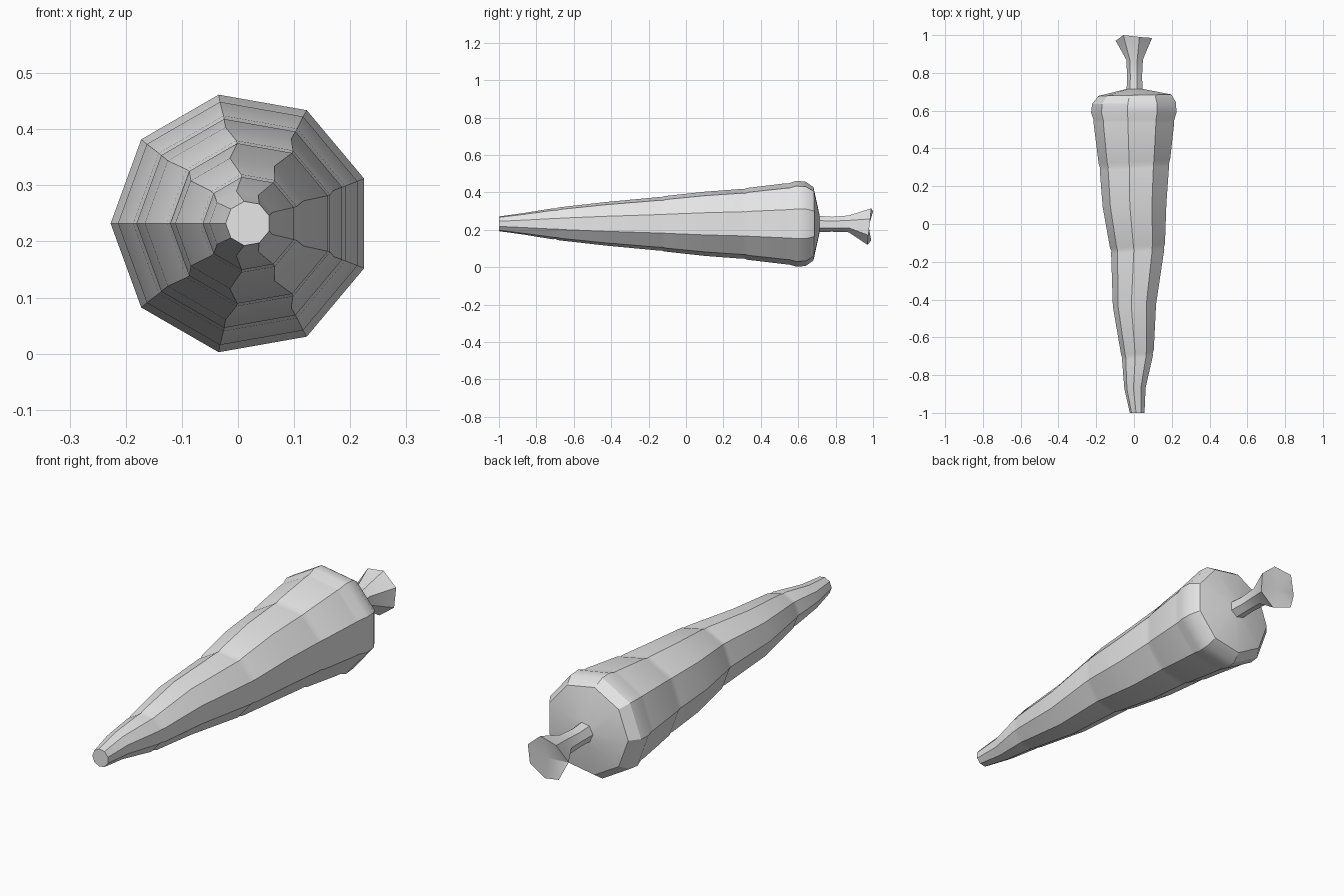
import bpy, bmesh, math

cube = bpy.data.objects.get("Cube")
if cube:
    bpy.data.objects.remove(cube, do_unlink=True)

grey = bpy.data.materials.new("plain_grey")
grey.use_nodes = True
grey.diffuse_color = (0.8, 0.8, 0.8, 1)
grey.node_tree.nodes["Principled BSDF"].inputs["Base Color"].default_value = (0.8, 0.8, 0.8, 1)


def ring(bm, sides, start, y, cx, cz, r, tilt=0.0, offsets=None):
    """One loop of vertices around the y axis, optionally slanted or uneven."""
    verts = []
    for k in range(sides):
        a = math.radians(start + k * 360 / sides)
        dx = r * math.cos(a)
        dy = tilt * dx + (offsets[k] if offsets else 0)
        verts.append(bm.verts.new((cx + dx, y + dy, cz + r * math.sin(a))))
    return verts


def bridge(bm, rings):
    """Join each loop to the next with quads."""
    for lower, upper in zip(rings, rings[1:]):
        n = len(lower)
        for i in range(n):
            j = (i + 1) % n
            bm.faces.new((lower[i], lower[j], upper[j], upper[i]))


def finish(bm, name):
    bmesh.ops.recalc_face_normals(bm, faces=bm.faces)
    mesh = bpy.data.meshes.new(name)
    bm.to_mesh(mesh)
    bm.free()
    mesh.materials.append(grey)
    obj = bpy.data.objects.new(name, mesh)
    bpy.context.collection.objects.link(obj)
    bpy.ops.object.select_all(action='DESELECT')
    obj.select_set(True)
    bpy.context.view_layer.objects.active = obj
    bpy.ops.object.shade_smooth_by_angle(angle=math.radians(30))
    return obj


MID = 0.232

# Root: a swaying nine-sided taper with slanted growth creases (y, centre x, radius, tilt)
root_profile = [
    (-1.00, 0.018, 0.040, 0),
    (-0.87, 0.007, 0.058, 0.05),
    (-0.71, 0.021, 0.084, 0.15),
    (-0.695, 0.021, 0.083, 0.15),
    (-0.68, 0.021, 0.089, 0.15),
    (-0.43, 0.006, 0.118, 0.05),
    (-0.145, 0.024, 0.145, 0.08),
    (-0.13, 0.024, 0.144, 0.08),
    (-0.115, 0.023, 0.150, 0.08),
    (0.10, 0.008, 0.174, 0.05),
    (0.295, 0.008, 0.189, 0.06),
    (0.31, 0.008, 0.188, 0.06),
    (0.33, 0.008, 0.195, 0.06),
    (0.535, 0.006, 0.220, 0),
    (0.55, 0.006, 0.220, 0),
    (0.59, 0.006, 0.233, 0),
    (0.64, 0.007, 0.229, 0.02),
    (0.682, 0.011, 0.199, 0.02),
    (0.715, 0.006, 0.044, 0),
]
bm = bmesh.new()
loops = [ring(bm, 9, 180, y, cx, MID, r, t) for y, cx, r, t in root_profile]
bridge(bm, loops)
bm.faces.new(loops[0])
bm.faces.new(loops[-1])
finish(bm, "root")

# Stem: thin stalk flaring to an uneven cut end (y, centre z, radius)
bm = bmesh.new()
stalk = [(0.70, MID, 0.045), (0.78, 0.230, 0.041), (0.87, 0.232, 0.046)]
loops = [ring(bm, 7, 75, y, 0.005, cz, r) for y, cz, r in stalk]
rim_offsets = [0.01, 0.02, -0.01, 0.01, -0.01, -0.005, 0.005]
rim = ring(bm, 7, 75, 0.98, 0.003, 0.218, 0.1, 0, rim_offsets)
bridge(bm, loops + [rim])
bm.faces.new(loops[0])
centre = bm.verts.new((0.003, 0.977, 0.218))
for i in range(7):
    bm.faces.new((rim[i], rim[(i + 1) % 7], centre))
finish(bm, "stem")
